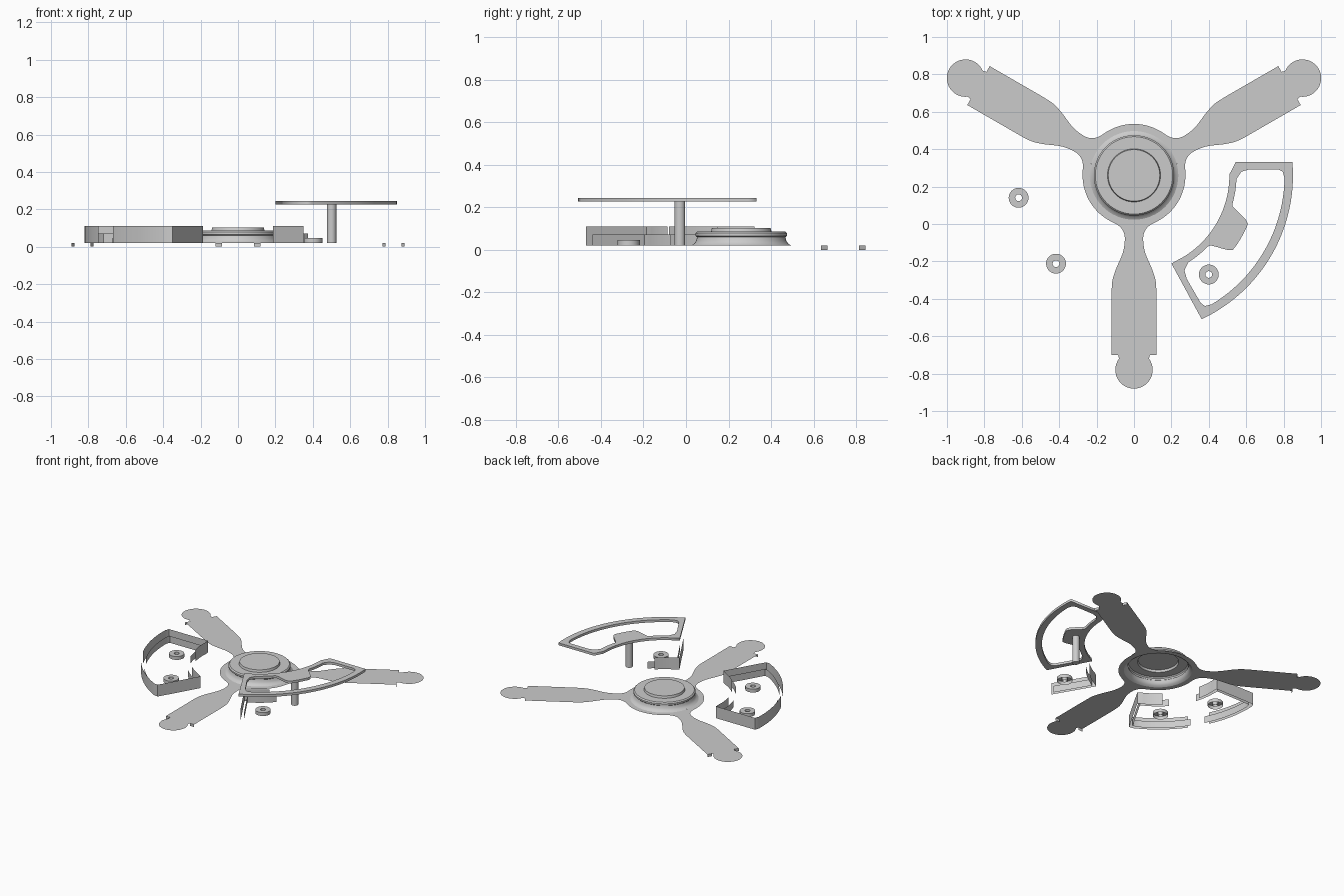
import bpy, bmesh, math
from math import sin, cos, radians, degrees, asin
from mathutils import Vector

if "Cube" in bpy.data.objects:
    bpy.data.objects.remove(bpy.data.objects["Cube"])

HUB = Vector((0, 0.26))
BASE = 0.02


def polar(r, deg):
    return HUB + Vector((r * cos(radians(deg)), r * sin(radians(deg))))


def arc(r, a0, a1, n=16):
    return [polar(r, a0 + (a1 - a0) * i / n) for i in range(n + 1)]


def catmull(pts, n=5):
    p = [Vector(q) for q in pts]
    p = [2 * p[0] - p[1]] + p + [2 * p[-1] - p[-2]]
    out = []
    for a, b, c, d in zip(p, p[1:], p[2:], p[3:]):
        for i in range(n):
            t = i / n
            out.append(0.5 * (2 * b + (c - a) * t + (2 * a - 5 * b + 4 * c - d) * t * t
                              + (3 * b - a - 3 * c + d) * t ** 3))
    return out + [p[-2]]


def link(name, mesh):
    ob = bpy.data.objects.new(name, mesh)
    bpy.context.collection.objects.link(ob)
    return ob


def smooth(ob):
    bpy.ops.object.select_all(action='DESELECT')
    ob.select_set(True)
    bpy.context.view_layer.objects.active = ob
    bpy.ops.object.shade_smooth_by_angle(angle=radians(35))


def plate(name, loops, z, half=0.0):
    """Flat filled outline with holes, as a sheet or a slab."""
    cu = bpy.data.curves.new(name, 'CURVE')
    cu.dimensions, cu.fill_mode, cu.extrude = '2D', 'BOTH', half
    for pts in loops:
        sp = cu.splines.new('POLY')
        sp.points.add(len(pts) - 1)
        for q, co in zip(sp.points, pts):
            q.co = (co[0], co[1], 0, 1)
        sp.use_cyclic_u = True
    tmp = link(name + "_outline", cu)
    dg = bpy.context.evaluated_depsgraph_get()
    ob = link(name, bpy.data.meshes.new_from_object(tmp.evaluated_get(dg)))
    bpy.data.objects.remove(tmp)
    ob.location.z = z
    return ob


def wall(name, path, z0, z1):
    """Thin upright sheet along a plan path."""
    n = len(path)
    verts = [(p[0], p[1], z) for z in (z0, z1) for p in path]
    me = bpy.data.meshes.new(name)
    me.from_pydata(verts, [], [(i, i + 1, n + i + 1, n + i) for i in range(n - 1)])
    smooth(link(name, me))


def lathe(name, centre, profile, n=48):
    bm = bmesh.new()
    vs = [bm.verts.new((r, 0, z)) for r, z in profile]
    es = [bm.edges.new(e) for e in zip(vs, vs[1:])]
    bmesh.ops.spin(bm, geom=vs + es, cent=(0, 0, 0), axis=(0, 0, 1),
                   angle=2 * math.pi, steps=n)
    bmesh.ops.remove_doubles(bm, verts=bm.verts, dist=1e-5)
    bmesh.ops.recalc_face_normals(bm, faces=bm.faces)
    me = bpy.data.meshes.new(name)
    bm.to_mesh(me)
    bm.free()
    ob = link(name, me)
    ob.location = (centre[0], centre[1], 0)
    smooth(ob)


# Three-armed body sheet, open under the hub
neck = catmull([(.243, .129), (.272, .078), (.31, .053), (.36, .05), (.42, .062),
                (.5, .096), (.56, .115), (.62, .12)])
side = [tuple(p) for p in neck] + [(.96, .12), (.96, .085), (.978, .08)]
head = [(1.04 + .1 * cos(t), .1 * sin(t))
        for t in [radians(126 - 252 * i / 28) for i in range(29)]]
half_arm = [(d, -w) for d, w in side] + head[::-1] + side[::-1]
outline = []
for a in (30, 150, 270):
    ax = polar(1, a) - HUB
    pr = Vector((-ax.y, ax.x))
    outline += [HUB + ax * d + pr * w for d, w in half_arm]
    outline += arc(.275, a + 30, a + 90, 14)
    # Small steps below the arm ends
    for s, label in ((1, "left"), (-1, "right")):
        wall(f"arm_step_{a}_{label}",
             [HUB + ax * .96 + pr * s * w for w in (.085, .12)], 0, BASE)
plate("arm_body", [outline, arc(.237, 0, 352.5, 47)], BASE)

# Raised hub
lathe("hub", HUB, [(.237, BASE), (.222, .028), (.212, .042), (.208, .06), (.215, .066),
                   (.215, .078), (.207, .086), (.142, .086), (.138, .103), (0, .103)], 64)


# Raised window frame between two arms, with its post
def bump(t):
    k = min(1, max(0, (13.5 - abs(t)) / 7))
    return .548 + .115 * k * k * (3 - 2 * k)


AX = -30
outer = (arc(.85, AX - 34.8, AX + 34.8, 28) + [polar(.55, AX + 37.6), polar(.512, AX + 31)]
         + arc(.51, AX + 28, AX - 28, 20) + [polar(.512, AX - 37)])
hole = arc(.805, AX - 29, AX + 29, 24)
hole += [polar(.795, AX + 31.5), polar(.77, AX + 32.4), polar(.62, AX + 33), polar(.575, AX + 32)]
hole += [polar(bump(t), AX + t) for t in [28 - 56 * i / 40 for i in range(41)]]
hole += [polar(.575, AX - 32), polar(.62, AX - 33), polar(.77, AX - 32.4), polar(.795, AX - 31.5)]
plate("window_frame", [outer, hole], .236, .009)
lathe("frame_post", polar(.578, AX), [(0, BASE), (.025, BASE), (.025, .228), (0, .228)], 24)


# Bracket walls: outer arc, straight side, inner arc
def bracket_path(ax, s, ro, ri, off, a_out, a_in):
    def sd(r):
        return polar(r, ax + s * (30 + degrees(asin(off / r))))
    corner_o = 30 + degrees(asin(off / ro))
    corner_i = 30 + degrees(asin(off / ri))
    p = []
    if a_out is not None:
        p += arc(ro, ax + s * a_out, ax + s * (corner_o - 2), 14)
    p += [sd(ro - .01), sd(ro - .03), sd(ri + .02), sd(ri + .005)]
    return p + arc(ri, ax + s * (corner_i - 3.5), ax + s * a_in, 8)


for label, ax, s, ao in (("upper_left", 210, -1, 5.5), ("lower_left", 210, 1, 5.5),
                         ("right", -30, -1, None)):
    wall(label + "_bracket_wall", bracket_path(ax, s, .82, .478, .062, ao, 16.5), BASE, .11)
    wall(label + "_bracket_lip",
         bracket_path(ax, s, .797, .5, .04, ao and 3.8, 11.5), BASE, .072)

# Screw washers
for label, c in (("upper_left", (-.617, .14)), ("lower_left", (-.417, -.212)),
                 ("right", (.4, -.27))):
    lathe(label + "_washer", c, [(.053, BASE), (.053, .046), (.018, .046), (.018, BASE)], 32)
